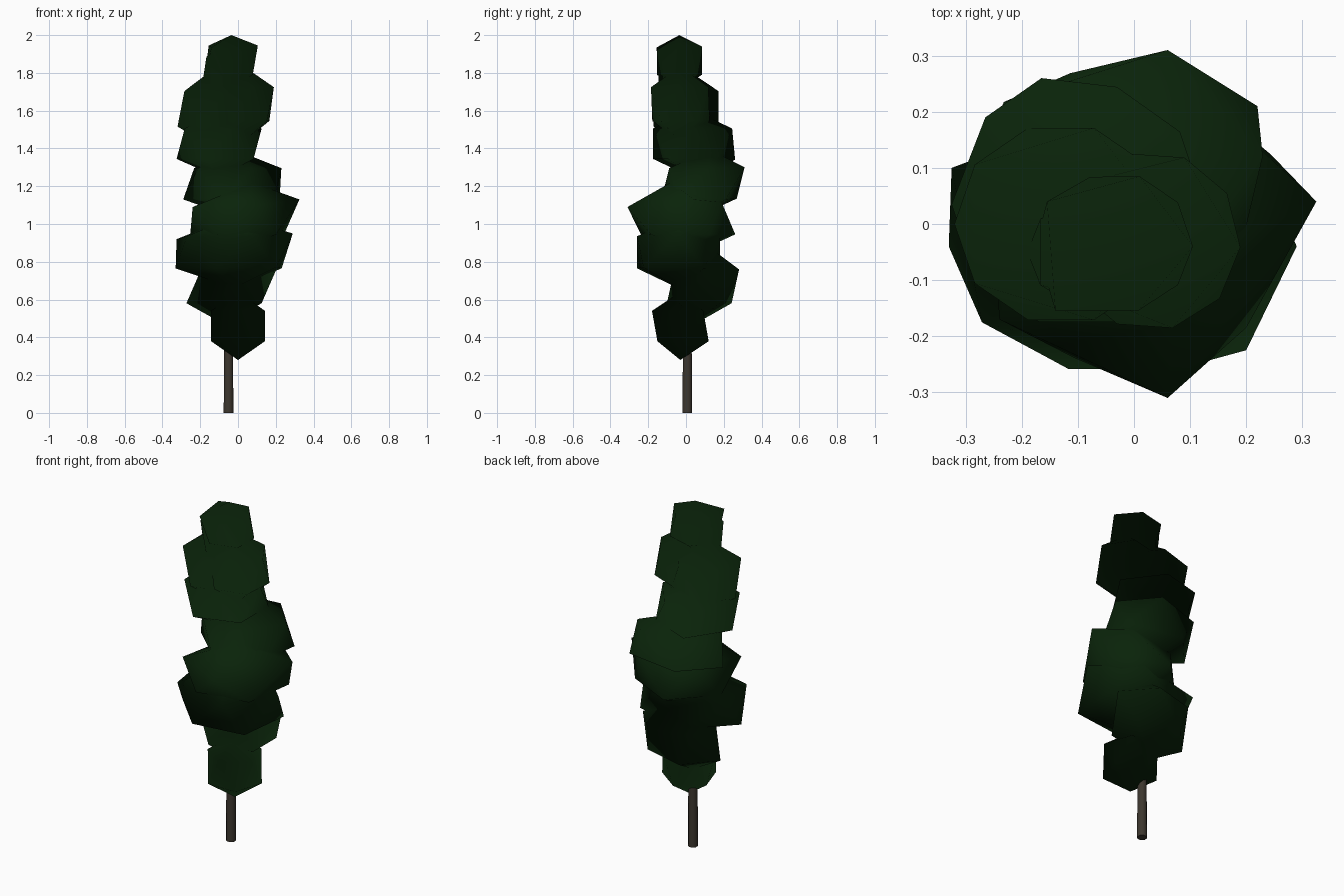
import bpy
import bmesh
from math import radians
from mathutils import Matrix, Vector

cube = bpy.data.objects.get("Cube")
if cube:
    bpy.data.objects.remove(cube, do_unlink=True)

CROWN_CENTRE = Vector((0, 0, 1.0))
RING = 0.894  # width of an icosphere's vertex ring


def material(name, rgb):
    mat = bpy.data.materials.new(name)
    mat.use_nodes = True
    mat.diffuse_color = (*rgb, 1)
    bsdf = next(n for n in mat.node_tree.nodes if n.type == "BSDF_PRINCIPLED")
    bsdf.inputs["Base Color"].default_value = (*rgb, 1)
    return mat


leaf_green = material("dark leaf green", (0.003, 0.017, 0.003))
bark_brown = material("bark brown", (0.046, 0.038, 0.028))


def leaf_clump(name, centre, widths, height, turn=0, lean=(0, 0), corners=()):
    """Flattened, leaning low-poly clump, shaded as part of one round crown.
    The vertex nearest to each of the corners is pulled out to it."""
    shear = Matrix(((1, 0, lean[0]), (0, 1, lean[1]), (0, 0, 1))).to_4x4()
    size = Matrix.Diagonal((widths[0] / RING, widths[1] / RING, height, 1))
    shape = (Matrix.Translation(centre) @ shear @ size
             @ Matrix.Rotation(radians(turn), 4, "Z"))
    bm = bmesh.new()
    bmesh.ops.create_icosphere(bm, subdivisions=1, radius=1, matrix=shape)
    for corner in map(Vector, corners):
        min(bm.verts, key=lambda v: (v.co - corner).length).co = corner
    for face in bm.faces:
        face.smooth = True
    mesh = bpy.data.meshes.new(name)
    bm.to_mesh(mesh)
    bm.free()
    mesh.materials.append(leaf_green)
    mesh.normals_split_custom_set_from_vertices(
        [(v.co - CROWN_CENTRE).normalized() for v in mesh.vertices])
    bpy.context.collection.objects.link(bpy.data.objects.new(name, mesh))


# Slender trunk running up inside the crown
bpy.ops.mesh.primitive_cone_add(
    vertices=8, radius1=0.028, radius2=0.018, depth=1.2,
    location=(-0.05, 0.007, 0.6), rotation=(0, 0, radians(22.5)))
trunk = bpy.context.object
trunk.name = "trunk"
trunk.data.materials.append(bark_brown)
bpy.ops.object.shade_smooth_by_angle(angle=radians(50))

# Lower crown
leaf_clump("crown_base", (0, -0.03, 0.46), (0.15, 0.15), 0.18, -90)
leaf_clump("low_clump", (-0.035, 0.09, 0.67), (0.22, 0.18), 0.2,
           lean=(0.2, 0.22))
leaf_clump("lower_clump", (-0.02, -0.04, 0.85), (0.31, 0.23), 0.19,
           corners=((0.29, -0.04, 0.95), (-0.325, 0.1, 0.92),
                    (0.2, -0.225, 0.77)))

# Wide middle of the crown
leaf_clump("middle_clump", (0.03, -0.025, 1.03), (0.265, 0.265), 0.19, -8,
           (0.24, -0.29),
           ((0.325, 0.04, 1.13), (0.06, -0.31, 1.09), (-0.24, -0.17, 1.09)))
leaf_clump("upper_clump", (-0.02, 0.09, 1.215), (0.25, 0.21), 0.18, 4, (0, 0.2),
           ((0.06, 0.31, 1.3), (0.22, 0.21, 1.13), (-0.29, 0.07, 1.13)))

# Narrowing top of the crown
leaf_clump("high_clump", (-0.1, 0.035, 1.425), (0.225, 0.22), 0.18,
           corners=((-0.265, 0.19, 1.5), (-0.165, 0.26, 1.34)))
leaf_clump("high_right_clump", (-0.13, 0, 1.61), (0.19, 0.18), 0.21)
leaf_clump("high_left_clump", (0.03, -0.03, 1.635), (0.16, 0.16), 0.2, -4)
leaf_clump("neck_clump", (-0.07, -0.05, 1.81), (0.12, 0.1), 0.17)
leaf_clump("tip_clump", (-0.035, -0.035, 1.855), (0.14, 0.125), 0.145,
           corners=((0.105, -0.04, 1.945), (-0.155, 0.04, 1.945),
                    (0.01, 0.085, 1.94), (-0.14, -0.155, 1.935)))
